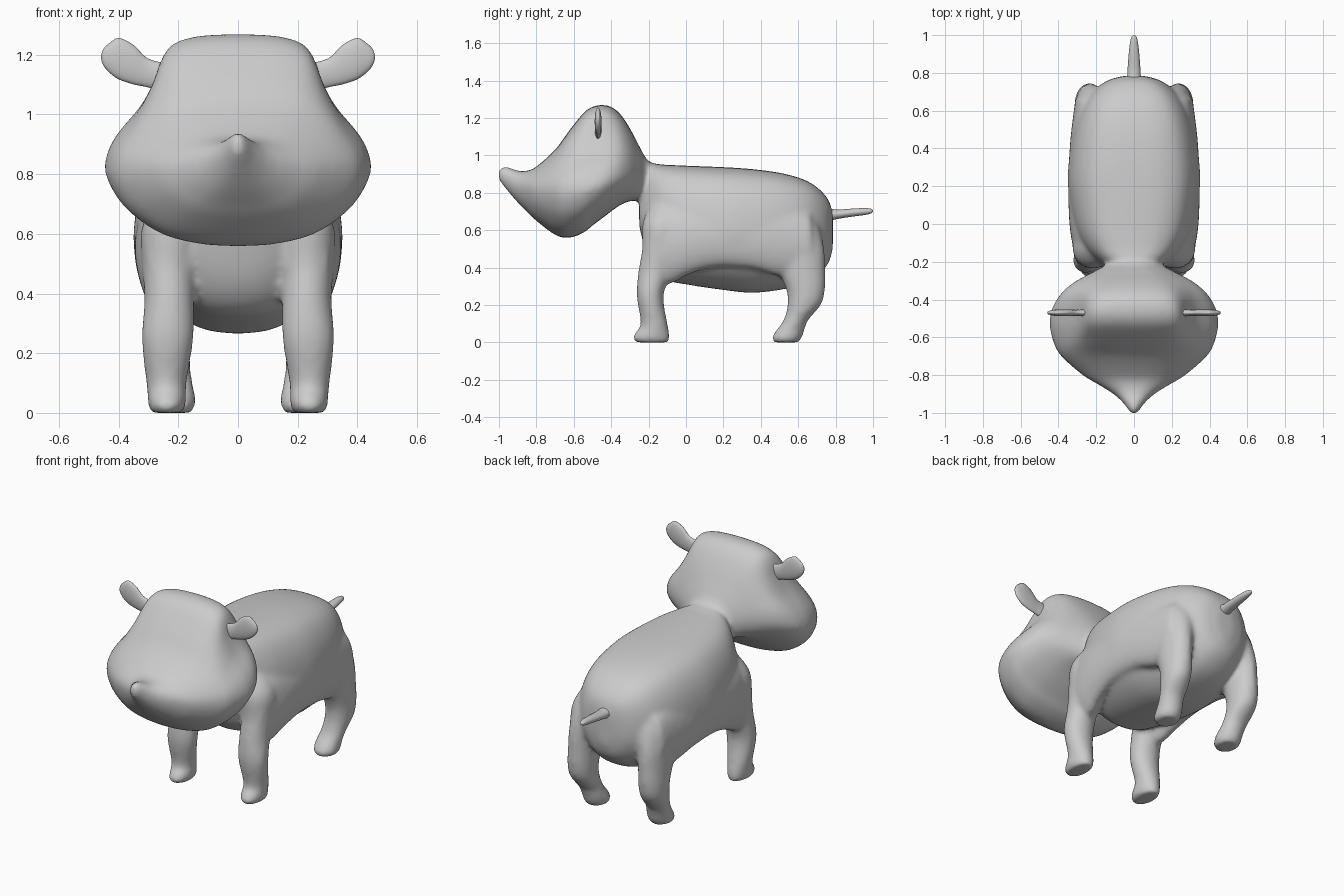
import bpy, bmesh
from math import sin, cos, tau


def refine(rows, n):
    """Catmull-Rom interpolation of a list of number tuples."""
    out = []
    for i in range(len(rows) - 1):
        a, b, c, d = (rows[min(max(i + k, 0), len(rows) - 1)] for k in (-1, 0, 1, 2))
        for s in range(n):
            t = s / n
            out.append(tuple(0.5 * (2 * q + (r - p) * t + (2 * p - 5 * q + 4 * r - u) * t * t
                                    + (3 * q - p - 3 * r + u) * t ** 3)
                             for p, q, r, u in zip(a, b, c, d)))
    return out + [tuple(rows[-1])]


def loft(bm, rings):
    """Skin closed rings of equal length and cap both ends."""
    vs = [[bm.verts.new(p) for p in ring] for ring in rings]
    n = len(vs[0])
    for r0, r1 in zip(vs, vs[1:]):
        for i in range(n):
            j = (i + 1) % n
            bm.faces.new((r0[i], r0[j], r1[j], r1[i]))
    bm.faces.new(vs[0])
    bm.faces.new(vs[-1])


def finish(bm, name):
    bmesh.ops.recalc_face_normals(bm, faces=bm.faces)
    for f in bm.faces:
        f.smooth = True
    me = bpy.data.meshes.new(name)
    bm.to_mesh(me)
    bm.free()
    ob = bpy.data.objects.new(name, me)
    bpy.context.collection.objects.link(ob)
    return ob


def section_loft(bm, template_at, rows):
    """rows: y, top z, bottom z, half width, z of the widest point."""
    rings = []
    for y, top, bot, w, zc in refine(rows, 4):
        half = refine(template_at(y), 3)
        prof = half + [(-x, z) for x, z in half[-2:0:-1]]
        rings.append([(x * w, y, zc + z * ((top - zc) if z > 0 else (zc - bot)))
                      for x, z in prof])
    loft(bm, rings)


def leg_loft(bm, rows, side):
    """rows: z, centre y, radius y, centre x, radius x."""
    rings = []
    for z, yc, ry, xc, rx in refine(rows, 4):
        rings.append([(side * (xc + rx * cos(k * tau / 24)), yc + ry * sin(k * tau / 24), z)
                      for k in range(24)])
    loft(bm, rings)


def flank_loft(bm, rows, side):
    """rows: y, centre x, radius x, centre z, radius z."""
    rings = []
    for y, xc, rx, zc, rz in refine(rows, 4):
        rings.append([(side * (xc + rx * cos(k * tau / 24)), y, zc + rz * sin(k * tau / 24))
                      for k in range(24)])
    loft(bm, rings)


bm = bmesh.new()

# Torso
torso_section = [(0, 1), (.4, .97), (.72, .82), (.92, .48), (1, 0), (.95, -.35),
                 (.76, -.65), (.53, -.86), (.28, -.97), (0, -1)]
section_loft(bm, lambda y: torso_section, [
    (-.25, .84, .62, .11, .70), (-.2, .95, .44, .19, .64), (-.12, .95, .34, .27, .61),
    (0, .945, .31, .32, .60), (.2, .937, .28, .349, .60), (.35, .927, .265, .343, .60),
    (.5, .907, .28, .318, .60), (.62, .875, .31, .275, .60), (.7, .83, .355, .22, .60),
    (.76, .765, .42, .14, .60), (.785, .69, .50, .05, .60)])

# Head: pear-shaped sections at the ears, round at muzzle and neck
lower = [(1, -.02), (.975, -.25), (.86, -.55), (.61, -.84), (.3, -.97), (0, -1)]
pear = [(0, 1), (.3, .985), (.5, .92), (.585, .79), (.64, .62), (.75, .4), (.93, .18)] + lower
oval = [(0, 1), (.28, .97), (.48, .89), (.62, .78), (.75, .64), (.87, .45), (.97, .2)] + lower


def head_section(y):
    k = max(0, 1 - abs(y + .48) / .26)
    k = k * k * (3 - 2 * k)
    return [(a + (c - a) * k, b + (d - b) * k) for (a, b), (c, d) in zip(oval, pear)]


section_loft(bm, head_section, [
    (-1.005, .925, .875, .018, .90), (-.98, .938, .84, .034, .89), (-.95, .937, .805, .056, .87),
    (-.9, .918, .748, .11, .84), (-.85, .917, .698, .19, .83), (-.8, .94, .65, .272, .82),
    (-.7, 1.03, .575, .385, .82), (-.63, 1.125, .558, .425, .825), (-.55, 1.225, .585, .445, .835),
    (-.5, 1.26, .625, .445, .845), (-.45, 1.27, .662, .435, .86), (-.4, 1.26, .70, .41, .88),
    (-.35, 1.22, .735, .37, .90), (-.3, 1.145, .755, .305, .91), (-.25, 1.05, .755, .21, .90),
    (-.2, .97, .74, .13, .87), (-.1, .92, .70, .10, .82)])

# Legs, and the skin folds that arch between them
front_leg = [(0, -.18, .09, .238, .053), (.025, -.186, .1, .238, .063), (.06, -.178, .088, .238, .065),
             (.1, -.17, .072, .24, .068), (.25, -.192, .072, .236, .088), (.38, -.165, .09, .23, .084),
             (.5, -.13, .105, .23, .092), (.65, -.12, .11, .205, .11), (.8, -.09, .06, .14, .06)]
hind_leg = [(0, .535, .068, .215, .06), (.025, .539, .081, .215, .072), (.06, .555, .077, .215, .072),
            (.12, .588, .066, .225, .07), (.2, .632, .09, .235, .075), (.28, .64, .104, .236, .078),
            (.38, .62, .125, .233, .081), (.5, .605, .135, .225, .086), (.65, .58, .12, .19, .105),
            (.8, .53, .07, .14, .07)]
flank = [(-.21, .23, .07, .5, .13), (-.1, .24, .088, .52, .21), (0, .262, .08, .54, .185),
         (.1, .277, .07, .555, .165), (.2, .284, .064, .56, .155), (.35, .28, .064, .555, .16),
         (.47, .26, .075, .54, .18), (.57, .24, .083, .53, .19), (.67, .225, .085, .52, .17)]
for side in (-1, 1):
    leg_loft(bm, front_leg, side)
    leg_loft(bm, hind_leg, side)
    flank_loft(bm, flank, side)

# Fuse torso, head and legs into one smooth skin
body = finish(bm, "body")
rm = body.modifiers.new("fuse", 'REMESH')
rm.mode = 'VOXEL'
rm.voxel_size = 0.012
rm.use_smooth_shade = True
sm = body.modifiers.new("soften", 'SMOOTH')
sm.factor = 0.5
sm.iterations = 16

# Ears: thin paddles (x, centre z, half height, half thickness)
bm = bmesh.new()
ear = [(.22, 1.12, .05, .022), (.27, 1.13, .047, .018), (.31, 1.143, .05, .016), (.35, 1.167, .066, .018),
       (.40, 1.187, .069, .018), (.435, 1.19, .046, .014), (.452, 1.192, .026, .009), (.459, 1.192, .006, .003)]
loft(bm, [[(x, -.47 + t * cos(k * tau / 20), z + h * sin(k * tau / 20)) for k in range(20)]
          for x, z, h, t in refine(ear, 4)])
ears = finish(bm, "ears")
ears.modifiers.new("mirror", 'MIRROR')

# Tail (y, centre z, half width, half height)
bm = bmesh.new()
tail = [(.72, .68, .05, .04), (.78, .683, .037, .03), (.82, .686, .034, .024), (.9, .695, .028, .021),
        (.96, .7, .021, .018), (.99, .702, .014, .012), (1.0, .702, .004, .004)]
loft(bm, [[(w * cos(k * tau / 16), y, z + h * sin(k * tau / 16)) for k in range(16)]
          for y, z, w, h in refine(tail, 4)])
finish(bm, "tail")
